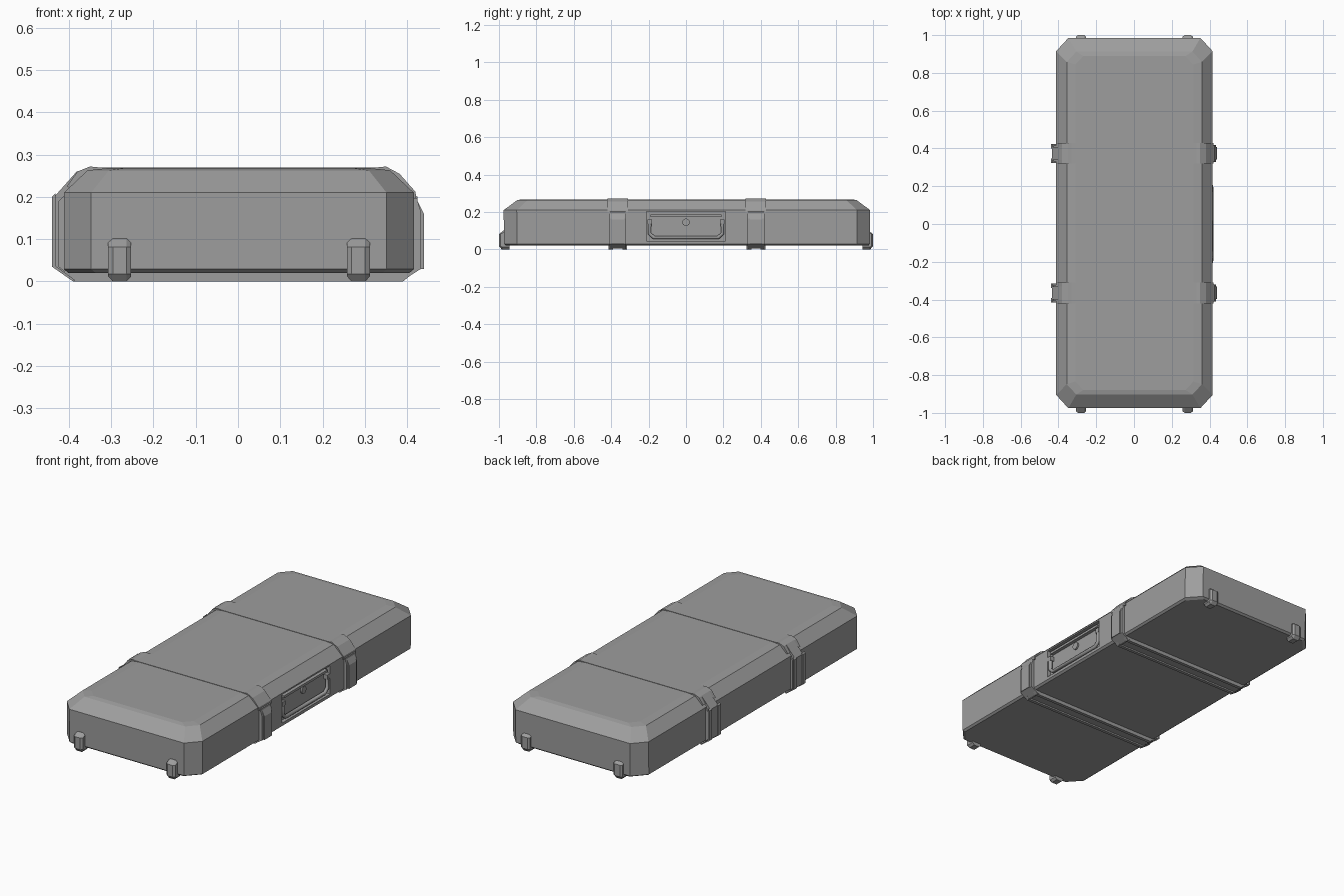
import bpy, bmesh, math
from mathutils import Vector

old = bpy.data.objects.get("Cube")
if old:
    bpy.data.objects.remove(old, do_unlink=True)

grey = bpy.data.materials.new("case grey")
grey.use_nodes = True
COLOUR = (0.34, 0.34, 0.34, 1)
grey.diffuse_color = COLOUR
for node in grey.node_tree.nodes:
    if node.type == 'BSDF_PRINCIPLED':
        node.inputs["Base Color"].default_value = COLOUR


def finish(name, bm):
    bmesh.ops.recalc_face_normals(bm, faces=bm.faces)
    mesh = bpy.data.meshes.new(name)
    bm.to_mesh(mesh)
    bm.free()
    mesh.materials.append(grey)
    obj = bpy.data.objects.new(name, mesh)
    bpy.context.scene.collection.objects.link(obj)
    return obj


def loft(name, rings):
    """Skin a stack of matching closed rings and cap both ends."""
    bm = bmesh.new()
    loops = [[bm.verts.new(p) for p in ring] for ring in rings]
    n = len(loops[0])
    for a, b in zip(loops, loops[1:]):
        for i in range(n):
            j = (i + 1) % n
            bm.faces.new((a[i], a[j], b[j], b[i]))
    bm.faces.new(loops[0])
    bm.faces.new(loops[-1])
    return finish(name, bm)


def band(name, profile, y, width):
    """Extrude an x-z profile along y."""
    return loft(name, [[(x, y + s * width / 2, z) for x, z in profile] for s in (-1, 1)])


def box(name, low, high):
    (x0, y0, z0), (x1, y1, z1) = low, high
    return loft(name, [[(x0, y0, z), (x1, y0, z), (x1, y1, z), (x0, y1, z)] for z in (z0, z1)])


def octagon(hx, hy, cut, z):
    corner = [(hx, hy - cut), (hx - cut * 0.92, hy)]
    pts = corner + [(-x, y) for x, y in reversed(corner)]
    pts += [(-x, -y) for x, y in pts]
    return [(x + 0.002, y + 0.005, z) for x, y in pts]


def bake(obj):
    """Replace an object by a mesh copy of its evaluated result."""
    graph = bpy.context.evaluated_depsgraph_get()
    return bpy.data.meshes.new_from_object(obj.evaluated_get(graph))


# Case shell with cut corners and a sloped lid
shell = loft("case_shell", [
    octagon(0.403, 0.967, 0.07, 0.020),
    octagon(0.414, 0.978, 0.07, 0.029),
    octagon(0.414, 0.980, 0.07, 0.210),
    octagon(0.358, 0.908, 0.055, 0.263),
    octagon(0.312, 0.884, 0.045, 0.268),
])

# Recess for the carrying handle
cutter = box("handle_recess", (0.395, -0.21, 0.045), (0.5, 0.21, 0.202))
cut = shell.modifiers.new("recess", 'BOOLEAN')
cut.operation = 'DIFFERENCE'
cut.solver = 'EXACT'
cut.object = cutter
baked = bake(shell)
shell.modifiers.clear()
shell.data = baked
bpy.data.objects.remove(cutter, do_unlink=True)

# Handle: a U-shaped bar with clipped corners
curve = bpy.data.curves.new("handle_path", 'CURVE')
curve.dimensions = '3D'
curve.bevel_depth = 0.011
curve.bevel_resolution = 1
curve.use_fill_caps = True
half = [(0.195, 0.145), (0.195, 0.085), (0.172, 0.064)]
path = half + [(-y, z) for y, z in reversed(half)]
spline = curve.splines.new('POLY')
spline.points.add(len(path) - 1)
for point, (y, z) in zip(spline.points, path):
    point.co = (0.409, y, z, 1)
temp = bpy.data.objects.new("handle_curve", curve)
bpy.context.scene.collection.objects.link(temp)
bpy.context.view_layer.update()
mesh = bake(temp)
bpy.data.objects.remove(temp, do_unlink=True)
mesh.materials.clear()
mesh.materials.append(grey)
handle = bpy.data.objects.new("carry_handle", mesh)
bpy.context.scene.collection.objects.link(handle)

# Handle hinge rail, side lugs and round lock
box("handle_rail", (0.39, -0.19, 0.174), (0.414, 0.19, 0.187))
for s in (-1, 1):
    box("handle_lug", (0.39, s * 0.195 - 0.012, 0.135), (0.418, s * 0.195 + 0.012, 0.16))
lock = [[(x, 0.02 * math.cos(a), 0.145 + 0.02 * math.sin(a))
         for a in (math.tau * i / 16 for i in range(16))] for x in (0.39, 0.404)]
loft("lock", lock)

# Straps, latches and hinges
lid_strap = [(-0.36, 0.2), (-0.405, 0.225), (-0.38, 0.26), (-0.35, 0.272), (-0.33, 0.270),
             (0.33, 0.270), (0.35, 0.272), (0.382, 0.255), (0.42, 0.212), (0.422, 0.195), (0.36, 0.195)]
base_strap = [(-0.39, 0.008), (-0.425, 0.035), (-0.425, 0.19), (-0.38, 0.235),
              (0.38, 0.235), (0.425, 0.2), (0.425, 0.035), (0.39, 0.008)]
rail = [(-0.39, 0), (-0.41, 0.016), (-0.41, 0.03), (0.41, 0.03), (0.41, 0.016), (0.39, 0)]
latch = [(0.38, 0.004), (0.392, 0.004), (0.433, 0.03), (0.433, 0.165), (0.42, 0.205), (0.38, 0.205)]
latch_flap = [(0.42, 0.03), (0.44, 0.03), (0.44, 0.16), (0.42, 0.2)]
hinge = [(-0.38, 0.01), (-0.40, 0.01), (-0.435, 0.035), (-0.435, 0.2), (-0.38, 0.262)]
hinge_rail = [(-0.39, 0), (-0.44, 0.035), (-0.44, 0.2), (-0.432, 0.208), (-0.432, 0.037), (-0.385, 0.003)]

for y in (-0.365, 0.374):
    band("lid_strap", lid_strap, y, 0.11)
    band("base_strap", base_strap, y, 0.085)
    band("latch", latch, y, 0.09)
    band("latch_flap", latch_flap, y, 0.066)
    band("hinge", hinge, y, 0.068)
    for s in (-1, 1):
        band("bottom_rail", rail, y + s * 0.034, 0.018)
        band("hinge_rail", hinge_rail, y + s * 0.038, 0.024)

# Corner feet wrapping the lower end edges
foot = [(0.945, 0), (0.985, 0), (1.0, 0.018), (1.0, 0.082), (0.975, 0.102), (0.945, 0.102)]
for end in (-1, 1):
    for x in (-0.28, 0.285):
        rings = []
        for dx, grow in ((-0.027, 0), (-0.016, 1), (0.016, 1), (0.027, 0)):
            rings.append([(x + dx, end * (y if grow else min(y, 0.992)),
                           z if grow else min(max(z, 0.012), 0.092)) for y, z in foot])
        loft("foot", rings)
